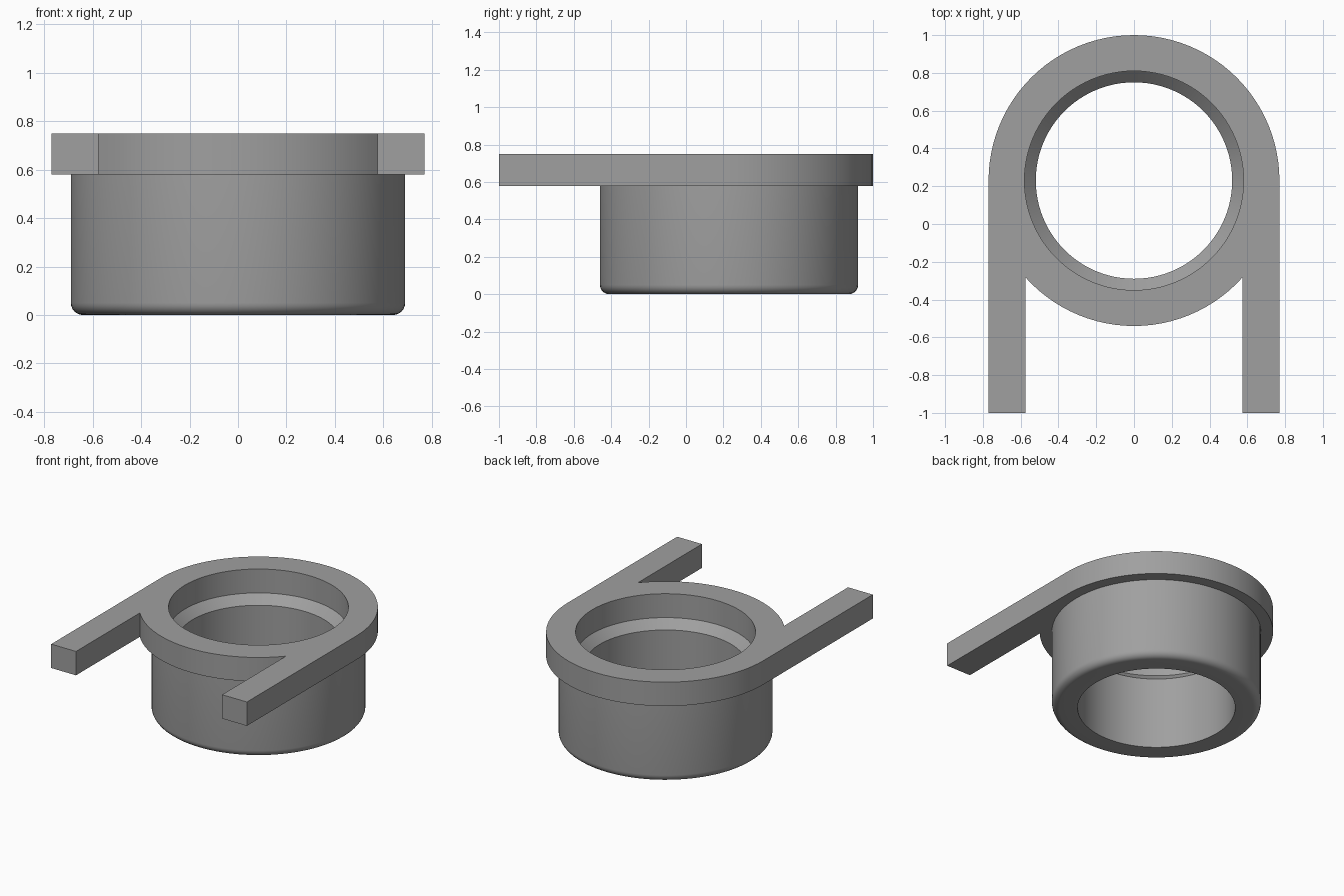
import bpy, bmesh, math

if "Cube" in bpy.data.objects:
    bpy.data.objects.remove(bpy.data.objects["Cube"])

CY = 0.23                      # y of the ring centre
R_FLANGE, R_BODY, R_SEAT, R_BORE = 0.77, 0.69, 0.58, 0.52
Z_LOW, Z_TOP = 0.58, 0.75      # flange underside and top
ARM_IN = 0.575                 # inner face of each arm
FILLET = 0.05
SEG = 96


def arc(radius, a0, a1, n):
    """Points on a circle around the ring centre, both ends included."""
    return [(radius * math.cos(a0 + (a1 - a0) * i / n),
             CY + radius * math.sin(a0 + (a1 - a0) * i / n)) for i in range(n + 1)]


def circle(radius):
    return arc(radius, 0, 2 * math.pi, SEG)[:-1]


def add_loop(bm, points, z):
    return [bm.verts.new((x, y, z)) for x, y in points]


def skin(bm, lower, upper):
    """Quads between two loops of equal length."""
    for i in range(len(lower)):
        j = (i + 1) % len(lower)
        bm.faces.new((lower[i], lower[j], upper[j], upper[i]))


def fill_between(bm, outer, inner):
    """Flat face between an outline and a round hole."""
    edges = []
    for loop in (outer, inner):
        for i, v in enumerate(loop):
            w = loop[(i + 1) % len(loop)]
            edges.append(bm.edges.get((v, w)) or bm.edges.new((v, w)))
    bmesh.ops.triangle_fill(bm, edges=edges, use_beauty=True)


bm = bmesh.new()

# Turned body: outer wall, rounded foot, bore, bevelled ledge, upper seat
profile = [(R_BODY, Z_LOW)]
for i in range(7):
    a = math.radians(15 * i)
    profile.append((R_BODY - FILLET + FILLET * math.cos(a),
                    FILLET - FILLET * math.sin(a)))
profile += [(R_BORE, 0), (R_BORE, 0.52), (R_SEAT, Z_LOW), (R_SEAT, Z_TOP)]
rings = [add_loop(bm, circle(r), z) for r, z in profile]
for a, b in zip(rings, rings[1:]):
    skin(bm, a, b)

# Flange outline: rear half circle, left arm, front arc, right arm
joint = math.acos(ARM_IN / R_FLANGE)
outline = arc(R_FLANGE, 0, math.pi, SEG // 2)
outline += [(-R_FLANGE, -1), (-ARM_IN, -1)]
outline += arc(R_FLANGE, math.pi + joint, 2 * math.pi - joint, 26)
outline += [(ARM_IN, -1), (R_FLANGE, -1)]
low = add_loop(bm, outline, Z_LOW)
top = add_loop(bm, outline, Z_TOP)
skin(bm, low, top)
fill_between(bm, low, rings[0])
fill_between(bm, top, rings[-1])

bmesh.ops.recalc_face_normals(bm, faces=bm.faces)
mesh = bpy.data.meshes.new("ring_with_arms")
bm.to_mesh(mesh)
bm.free()
ring = bpy.data.objects.new("ring_with_arms", mesh)
bpy.context.collection.objects.link(ring)

grey = bpy.data.materials.new("plain grey")
grey.diffuse_color = (0.35, 0.35, 0.35, 1)
grey.use_nodes = True
grey.node_tree.nodes["Principled BSDF"].inputs["Base Color"].default_value = grey.diffuse_color
mesh.materials.append(grey)

bpy.context.view_layer.objects.active = ring
ring.select_set(True)
bpy.ops.object.shade_smooth_by_angle(angle=math.radians(30))
